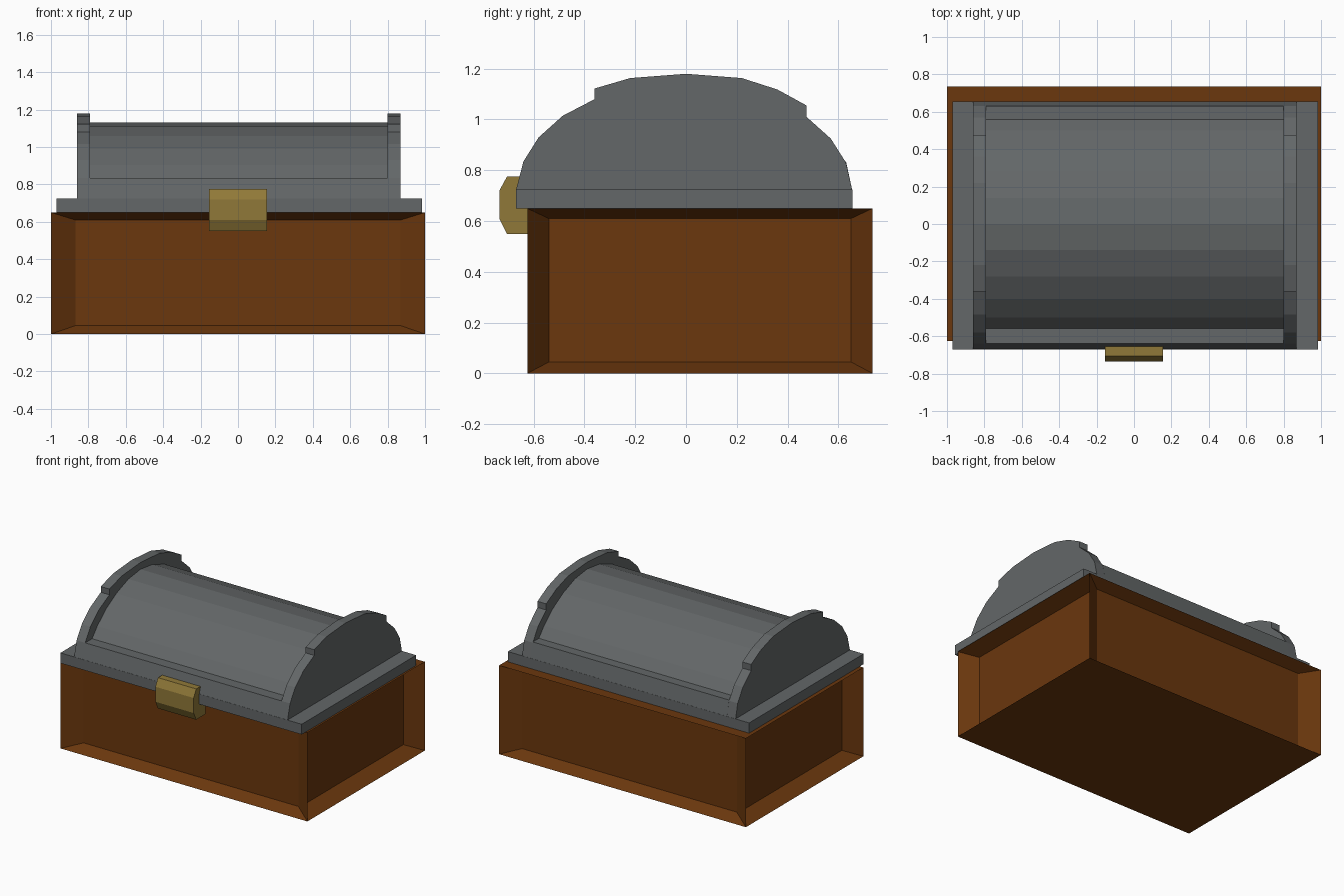
import bpy, bmesh
from mathutils import Vector

if "Cube" in bpy.data.objects:
    bpy.data.objects.remove(bpy.data.objects["Cube"], do_unlink=True)


def material(name, rgb):
    m = bpy.data.materials.new(name)
    m.use_nodes = True
    m.diffuse_color = (*rgb, 1)
    m.node_tree.nodes["Principled BSDF"].inputs["Base Color"].default_value = (*rgb, 1)
    return m


wood = material("brown wood", (0.145, 0.038, 0.004))
iron = material("grey iron", (0.125, 0.135, 0.138))
brass = material("aged brass", (0.28, 0.19, 0.04))


def finish(name, bm, mat):
    bmesh.ops.recalc_face_normals(bm, faces=bm.faces)
    mesh = bpy.data.meshes.new(name)
    bm.to_mesh(mesh)
    bm.free()
    mesh.materials.append(mat)
    ob = bpy.data.objects.new(name, mesh)
    bpy.context.collection.objects.link(ob)
    return ob


def add_box(bm, low, high):
    verts = bmesh.ops.create_cube(bm, size=1)["verts"]
    low, high = Vector(low), Vector(high)
    for v in verts:
        v.co = (low + high) / 2 + v.co * (high - low)


def extrude_profile(name, profile, x0, x1, mat):
    """Solid from a (y, z) outline swept along x."""
    bm = bmesh.new()
    face = bm.faces.new([bm.verts.new((x0, y, z)) for y, z in profile])
    ext = bmesh.ops.extrude_face_region(bm, geom=[face])["geom"]
    bmesh.ops.translate(bm, vec=(x1 - x0, 0, 0),
                        verts=[g for g in ext if isinstance(g, bmesh.types.BMVert)])
    return finish(name, bm, mat)


# Wooden body with a sunken panel on each of its four sides
bm = bmesh.new()
add_box(bm, (-1, -0.625, 0), (1, 0.735, 0.65))
bm.normal_update()
sides = [f for f in bm.faces if abs(f.normal.z) < 0.5]
for f in sides:
    n = f.normal.copy()
    mid = f.calc_center_median()
    bmesh.ops.inset_individual(bm, faces=[f], thickness=0.1)
    for v in f.verts:
        top = v.co.z > mid.z
        if abs(n.y) > 0.5:
            v.co.x = 0.87 if v.co.x > 0 else -0.87
            depth = 0.08
        else:
            v.co.y = 0.65 if v.co.y > mid.y else -0.54
            depth = 0.115
        v.co.z = 0.61 if top else 0.045
        v.co -= n * depth
finish("chest_body", bm, wood)

# Flat rim under the lid
bm = bmesh.new()
add_box(bm, (-0.97, -0.67, 0.65), (0.985, 0.655, 0.725))
finish("lid_rim", bm, iron)

# Arched end plates with a raised crown
arch = [(-0.67, 0.72), (-0.64, 0.835), (-0.58, 0.93), (-0.485, 1.015),
        (-0.36, 1.08), (-0.36, 1.122), (-0.22, 1.163), (0, 1.18),
        (0.22, 1.163), (0.36, 1.118), (0.475, 1.055), (0.475, 1.01),
        (0.57, 0.925), (0.63, 0.83), (0.655, 0.72)]
for name, x0, x1 in (("right_end_plate", -0.86, -0.79),
                     ("left_end_plate", 0.80, 0.87)):
    extrude_profile(name, arch, x0, x1, iron)

# Curved lid between the plates, sitting behind a low ledge
half = [(0.56, 0.835), (0.5, 0.905), (0.4, 0.99), (0.28, 1.06), (0.14, 1.112)]
barrel = ([(-0.67, 0.72), (-0.64, 0.835)] + [(-y, z) for y, z in half] + [(0, 1.13)]
          + half[::-1] + [(0.63, 0.835), (0.655, 0.72)])
extrude_profile("lid_barrel", barrel, -0.79, 0.80, iron)

# Brass latch
latch = [(-0.60, 0.55), (-0.705, 0.55), (-0.735, 0.61), (-0.735, 0.72),
         (-0.705, 0.775), (-0.65, 0.775), (-0.65, 0.66), (-0.60, 0.66)]
extrude_profile("latch", latch, -0.155, 0.155, brass)
